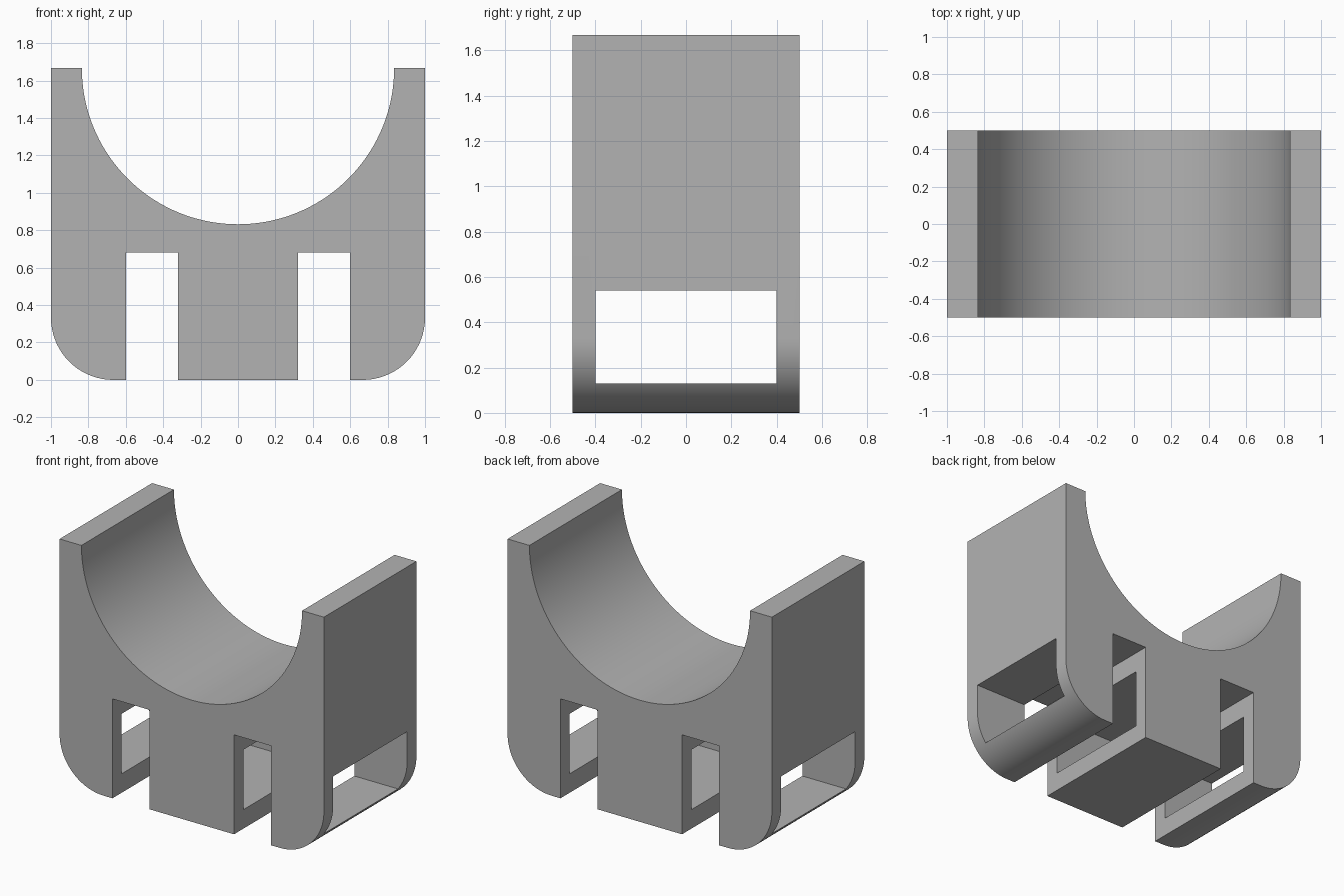
import bpy
import bmesh
from math import cos, sin, pi, radians
from mathutils import Vector

cube = bpy.data.objects.get("Cube")
if cube:
    bpy.data.objects.remove(cube, do_unlink=True)

HEIGHT = 1.667       # overall height
HALF_DEPTH = 0.5
CRADLE_R = 0.835     # half-round cradle on top
CORNER_R = 0.333     # rounded lower corners
SLOT_IN, SLOT_OUT, SLOT_TOP = 0.32, 0.60, 0.68

grey = bpy.data.materials.new("plain grey")
grey.use_nodes = True
colour = (0.45, 0.45, 0.45, 1)
grey.diffuse_color = colour
grey.node_tree.nodes["Principled BSDF"].inputs["Base Color"].default_value = colour


def arc(cx, cz, r, start, end, steps):
    """Points along an arc in the x-z plane."""
    angles = [start + (end - start) * i / steps for i in range(steps + 1)]
    return [(cx + r * cos(a), cz + r * sin(a)) for a in angles]


def new_object(name, bm):
    bmesh.ops.recalc_face_normals(bm, faces=bm.faces)
    mesh = bpy.data.meshes.new(name)
    bm.to_mesh(mesh)
    bm.free()
    mesh.materials.append(grey)
    obj = bpy.data.objects.new(name, mesh)
    bpy.context.collection.objects.link(obj)
    return obj


# Right-hand half of the outline, from the cradle bottom round to the base
half = arc(0, HEIGHT, CRADLE_R, -pi / 2, 0, 36)
half += [(1, HEIGHT)]
half += arc(1 - CORNER_R, CORNER_R, CORNER_R, 0, -pi / 2, 18)
half += [(SLOT_OUT, 0), (SLOT_OUT, SLOT_TOP), (SLOT_IN, SLOT_TOP), (SLOT_IN, 0)]
outline = half + [(-x, z) for x, z in reversed(half[1:])]

# Saddle block: outline extruded front to back
bm = bmesh.new()
face = bm.faces.new([bm.verts.new((x, -HALF_DEPTH, z)) for x, z in outline])
extruded = bmesh.ops.extrude_face_region(bm, geom=[face], use_keep_orig=True)
moved = [g for g in extruded["geom"] if isinstance(g, bmesh.types.BMVert)]
bmesh.ops.translate(bm, verts=moved, vec=Vector((0, 2 * HALF_DEPTH, 0)))
saddle = new_object("saddle_block", bm)

# Strap passage: rectangular hole running from side to side
bm = bmesh.new()
bmesh.ops.create_cube(bm, size=1)
bmesh.ops.scale(bm, verts=bm.verts, vec=(3, 0.8, 0.41))
bmesh.ops.translate(bm, verts=bm.verts, vec=(0, 0, 0.335))
cutter = new_object("passage_cutter", bm)
cutter.hide_render = True

cut = saddle.modifiers.new("passage", 'BOOLEAN')
cut.operation = 'DIFFERENCE'
cut.solver = 'EXACT'
cut.object = cutter

bpy.ops.object.select_all(action='DESELECT')
saddle.select_set(True)
bpy.context.view_layer.objects.active = saddle
bpy.ops.object.modifier_apply(modifier=cut.name)
bpy.data.objects.remove(cutter, do_unlink=True)
bpy.ops.object.shade_smooth_by_angle(angle=radians(25))
